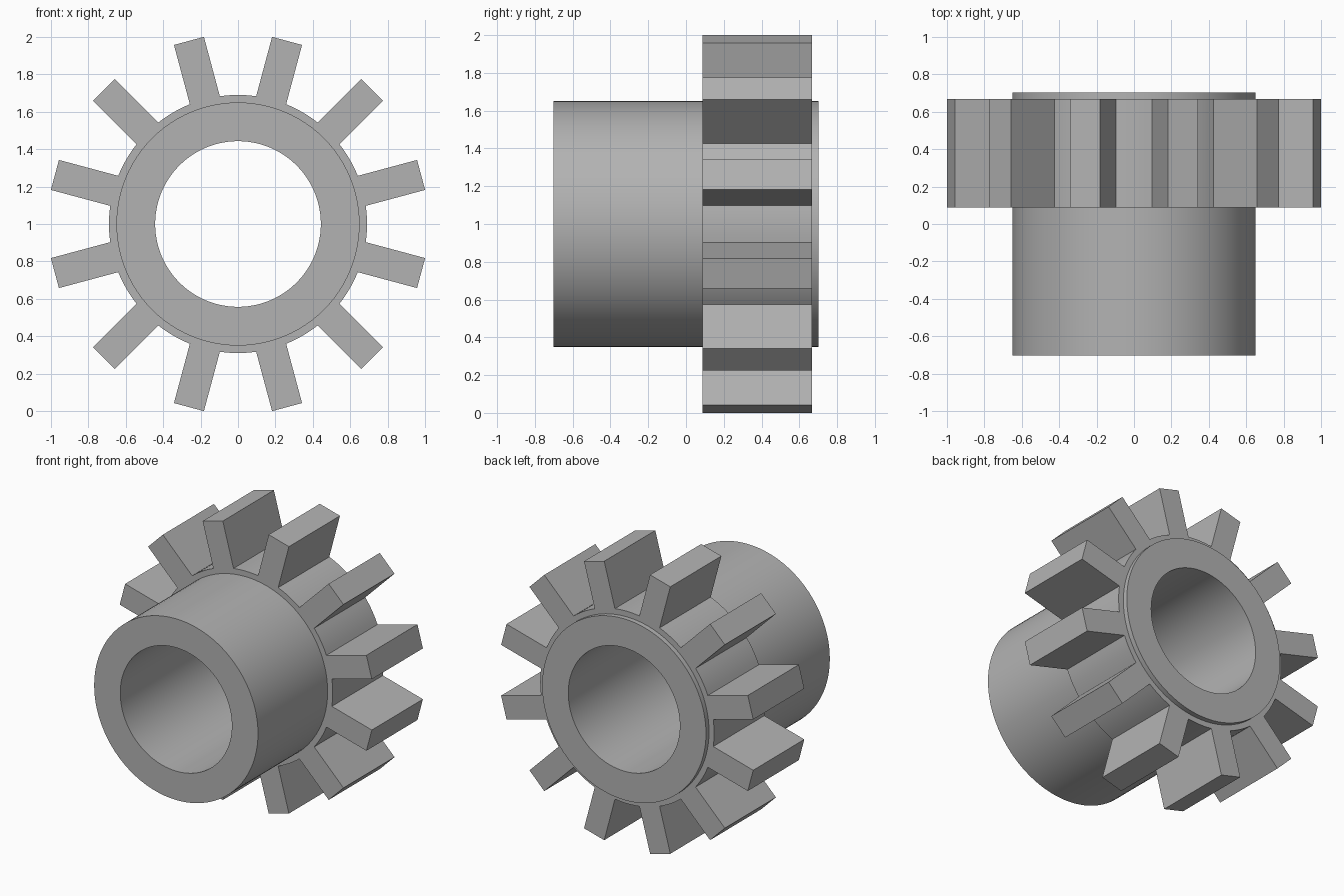
import bpy
import bmesh
from math import sin, cos, asin, pi, radians
from mathutils import Vector

cube = bpy.data.objects.get("Cube")
if cube:
    bpy.data.objects.remove(cube, do_unlink=True)

AXIS_Z = 1.0
HUB_R, BORE_R, HUB_HALF = 0.65, 0.443, 0.702
ROOT_R, TIP_R, TOOTH_HALF = 0.69, 1.0135, 0.083
GEAR_FRONT, GEAR_BACK = 0.088, 0.667
TEETH = 12
ARC_STEPS = 6

# Single plain grey
grey = bpy.data.materials.new("plain_grey")
grey.use_nodes = True
colour = (0.45, 0.45, 0.45, 1)
grey.diffuse_color = colour
grey.node_tree.nodes["Principled BSDF"].inputs["Base Color"].default_value = colour


def finish(bm, name):
    """Turn a bmesh into a shaded object on the gear axis."""
    bmesh.ops.recalc_face_normals(bm, faces=bm.faces)
    mesh = bpy.data.meshes.new(name)
    bm.to_mesh(mesh)
    bm.free()
    mesh.materials.append(grey)
    obj = bpy.data.objects.new(name, mesh)
    obj.location.z = AXIS_Z
    bpy.context.collection.objects.link(obj)
    bpy.ops.object.select_all(action='DESELECT')
    obj.select_set(True)
    bpy.context.view_layer.objects.active = obj
    bpy.ops.object.shade_smooth_by_angle(angle=radians(25))
    return obj


def polar(radius, angle, y):
    return Vector((radius * cos(angle), y, radius * sin(angle)))


# Hub: rectangular section spun into a sleeve with an open bore
bm = bmesh.new()
section = [bm.verts.new((r, y, 0)) for r, y in
           ((BORE_R, -HUB_HALF), (HUB_R, -HUB_HALF), (HUB_R, HUB_HALF), (BORE_R, HUB_HALF))]
edges = [bm.edges.new((section[i], section[(i + 1) % 4])) for i in range(4)]
bmesh.ops.spin(bm, geom=section + edges, cent=(0, 0, 0), axis=(0, 1, 0),
               angle=2 * pi, steps=96, use_merge=True)
bmesh.ops.remove_doubles(bm, verts=bm.verts, dist=0.0001)
finish(bm, "hub_sleeve")

# Toothed ring: flat gear outline, extruded along the axis
bm = bmesh.new()
pitch = 2 * pi / TEETH
half_root = asin(TOOTH_HALF / ROOT_R)
outer, inner = [], []
for t in range(TEETH):
    start = (t + 0.5) * pitch + half_root
    for k in range(ARC_STEPS + 1):
        a = start + (pitch - 2 * half_root) * k / ARC_STEPS
        outer.append(bm.verts.new(polar(ROOT_R, a, GEAR_FRONT)))
        inner.append(bm.verts.new(polar(HUB_R - 0.01, a, GEAR_FRONT)))
count = len(outer)
for i in range(count):
    j = (i + 1) % count
    bm.faces.new((inner[i], outer[i], outer[j], inner[j]))
    # Straight parallel-sided tooth bridging each gap between root arcs
    if j % (ARC_STEPS + 1) == 0:
        a = (outer[i].co + outer[j].co).normalized()
        side = (outer[j].co - outer[i].co).normalized()
        radial = Vector((a.x, 0, a.z)).normalized()
        base = radial * TIP_R + Vector((0, GEAR_FRONT, 0))
        tip_a = bm.verts.new(base - side * TOOTH_HALF)
        tip_b = bm.verts.new(base + side * TOOTH_HALF)
        bm.faces.new((outer[i], tip_a, tip_b, outer[j]))
result = bmesh.ops.extrude_face_region(bm, geom=list(bm.faces), use_keep_orig=True)
moved = [v for v in result["geom"] if isinstance(v, bmesh.types.BMVert)]
bmesh.ops.translate(bm, verts=moved, vec=(0, GEAR_BACK - GEAR_FRONT, 0))
finish(bm, "toothed_ring")
